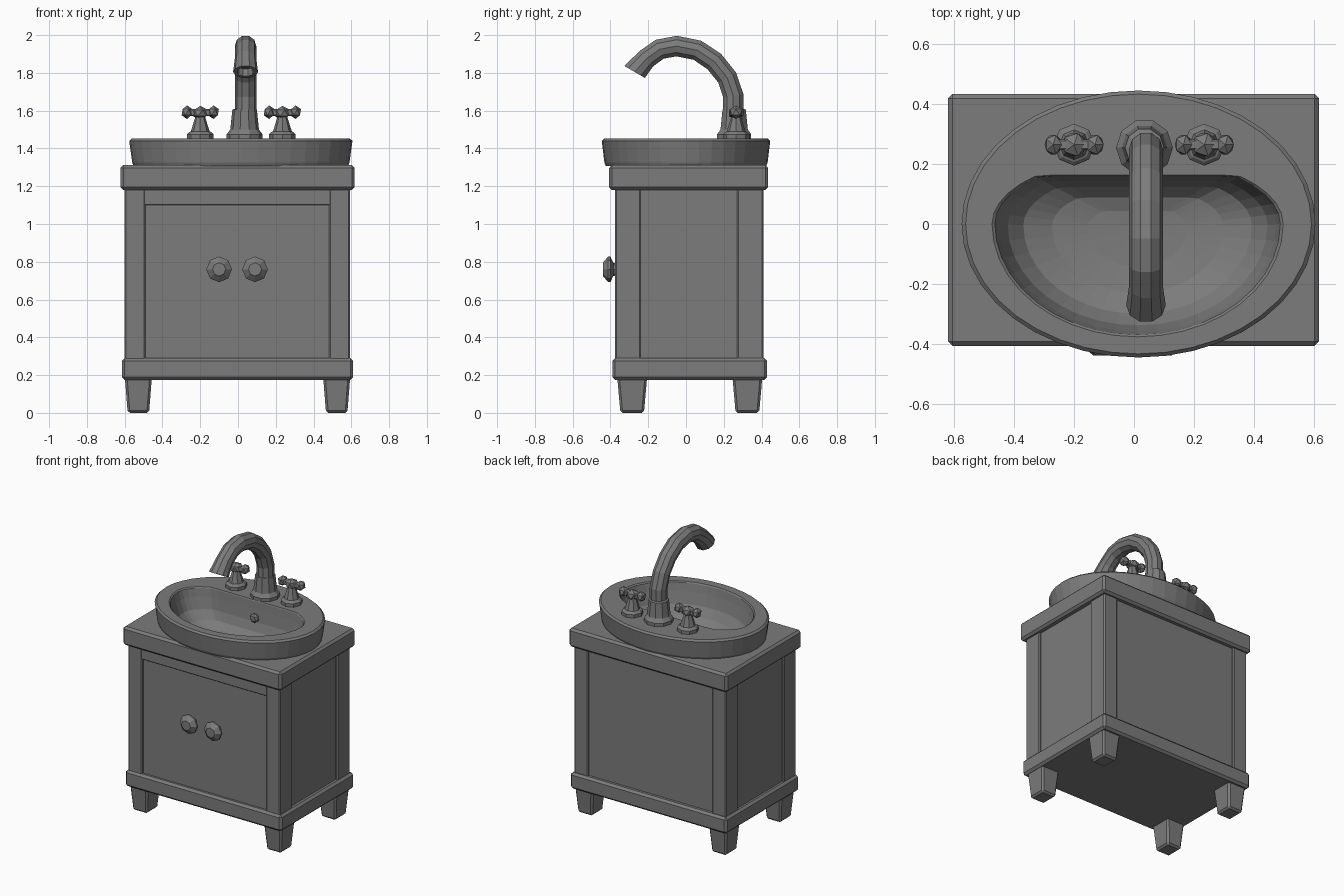
import bpy, bmesh, math
from mathutils import Vector

if "Cube" in bpy.data.objects:
    bpy.data.objects.remove(bpy.data.objects["Cube"])

grey = bpy.data.materials.new("plain grey")
grey.use_nodes = True
grey.diffuse_color = (0.2, 0.2, 0.2, 1)
grey.node_tree.nodes["Principled BSDF"].inputs["Base Color"].default_value = (0.2, 0.2, 0.2, 1)


def finish(name, bm):
    bmesh.ops.recalc_face_normals(bm, faces=bm.faces)
    mesh = bpy.data.meshes.new(name)
    bm.to_mesh(mesh)
    bm.free()
    mesh.materials.append(grey)
    obj = bpy.data.objects.new(name, mesh)
    bpy.context.collection.objects.link(obj)
    return obj


def box(name, x0, x1, y0, y1, z0, z1, bevel=0.0, taper=1.0):
    """Box between limits, optionally narrowed at the bottom and bevelled."""
    bm = bmesh.new()
    bmesh.ops.create_cube(bm, size=1)
    for v in bm.verts:
        k = taper if v.co.z < 0 else 1
        v.co = ((x0 + x1) / 2 + v.co.x * k * (x1 - x0),
                (y0 + y1) / 2 + v.co.y * k * (y1 - y0),
                z0 if v.co.z < 0 else z1)
    if bevel:
        bmesh.ops.bevel(bm, geom=bm.edges[:], offset=bevel, segments=1, affect='EDGES')
    return finish(name, bm)


def loft(name, rings, cap_start=True, cap_end=True):
    """Skin a list of closed rings with equal point counts."""
    bm = bmesh.new()
    loops = [[bm.verts.new(p) for p in ring] for ring in rings]
    n = len(loops[0])
    for a, b in zip(loops, loops[1:]):
        for i in range(n):
            j = (i + 1) % n
            bm.faces.new((a[i], a[j], b[j], b[i]))
    if cap_start:
        bm.faces.new(loops[0])
    if cap_end:
        bm.faces.new(loops[-1])
    return finish(name, bm)


def ellipse(cx, cy, z, rx, ry, n):
    return [(cx + rx * math.cos(2 * math.pi * i / n),
             cy + ry * math.sin(2 * math.pi * i / n), z) for i in range(n)]


def turned(name, cx, cy, profile, n=8):
    return loft(name, [ellipse(cx, cy, z, r, r, n) for r, z in profile])


def ball(name, centre, size):
    bm = bmesh.new()
    bmesh.ops.create_icosphere(bm, subdivisions=1, radius=1)
    for v in bm.verts:
        v.co = [c + p * s for c, p, s in zip(centre, v.co, size)]
    return finish(name, bm)


# Cabinet
box("cabinet_core", -0.585, 0.577, -0.36, 0.397, 0.2, 1.185)
box("bottom_trim", -0.615, 0.61, -0.39, 0.43, 0.175, 0.29, 0.015)
box("front_top_rail", -0.5, 0.49, -0.373, -0.35, 1.1, 1.19, 0.004)
for side, x0, x1 in (("right", -0.6, -0.49), ("left", 0.482, 0.592)):
    for end, y0, y1 in (("front", -0.376, -0.24), ("back", 0.27, 0.41)):
        box(f"{side}_{end}_post", x0, x1, y0, y1, 0.25, 1.19, 0.007)
for side, x0, x1 in (("right", -0.6, -0.455), ("left", 0.45, 0.595)):
    for end, y0, y1 in (("front", -0.365, -0.205), ("back", 0.245, 0.405)):
        box(f"{side}_{end}_foot", x0, x1, y0, y1, 0, 0.2, 0.012, 0.78)

# Door knobs, turned about the y axis
for side, x in (("right", -0.1), ("left", 0.09)):
    loft(f"{side}_door_knob",
         [[(p[0], y, p[1] + 0.76) for p in ellipse(x, 0, 0, r, r, 8)]
          for r, y in ((0.03, -0.35), (0.035, -0.385), (0.068, -0.4), (0.068, -0.412), (0.035, -0.44))])

# Countertop with an opening for the basin
counter = box("countertop", -0.622, 0.618, -0.407, 0.435, 1.18, 1.312, 0.015)
cutter = loft("basin_opening_cutter", [ellipse(0.015, 0, z, 0.53, 0.39, 40) for z in (1.1, 1.4)])
cutter.hide_render = True
cutter.hide_set(True)
cut = counter.modifiers.new("opening", 'BOOLEAN')
cut.operation = 'DIFFERENCE'
cut.solver = 'EXACT'
cut.object = cutter
bpy.context.view_layer.objects.active = counter
counter.select_set(True)
bpy.ops.object.modifier_apply(modifier="opening")
bpy.data.objects.remove(cutter)


# Basin: oval rim around a bowl with a straight back wall
def bowl_ring(scale, z, n=40):
    ring = []
    for i in range(n):
        a = 2 * math.pi * i / n
        y = 0.37 * math.sin(a) if math.sin(a) < 0 else min(0.16, 0.22 * math.sin(a))
        ring.append((0.012 + scale * 0.477 * math.cos(a), -0.02 + scale * (y + 0.02), z))
    return ring


outer = [ellipse(0.015, 0, z, rx, ry, 40) for z, rx, ry in
         ((1.308, 0.535, 0.395), (1.308, 0.568, 0.425), (1.325, 0.575, 0.432),
          (1.44, 0.591, 0.446), (1.452, 0.578, 0.434))]
bowl = [bowl_ring(s, z) for s, z in
        ((1.02, 1.452), (1, 1.445), (0.97, 1.39), (0.91, 1.31), (0.8, 1.25),
         (0.6, 1.21), (0.35, 1.194), (0.08, 1.19))]
loft("basin", outer + bowl, cap_start=False)
ball("overflow_fitting", (0.035, 0.135, 1.34), (0.035, 0.025, 0.035))

# Faucet base
turned("faucet_base", 0.035, 0.255,
       [(0.095, 1.44), (0.095, 1.475), (0.082, 1.492), (0.076, 1.5), (0.065, 1.605), (0.05, 1.61)], 10)

# Curved spout, swept along a path with a recessed mouth
path = [Vector((0.04, y, z)) for y, z in
        ((0.25, 1.58), (0.25, 1.68), (0.218, 1.775), (0.15, 1.86), (0.06, 1.92),
         (-0.05, 1.942), (-0.14, 1.925), (-0.21, 1.875), (-0.272, 1.805))]
side_axis = Vector((1, 0, 0))


def tube_ring(p, tangent, r):
    up = side_axis.cross(tangent).normalized()
    return [p + r * (math.cos(a) * side_axis + math.sin(a) * up)
            for a in (2 * math.pi * i / 10 for i in range(10))]


rings = []
for i, p in enumerate(path):
    tangent = path[min(i + 1, len(path) - 1)] - path[max(i - 1, 0)]
    rings.append(tube_ring(p, tangent, 0.057))
tip = Vector((0, -0.5, -0.86))
rings[-1] = tube_ring(path[-1], tip, 0.066)
rings.append(tube_ring(path[-1], tip, 0.046))
rings.append(tube_ring(path[-1] - tip * 0.04, tip, 0.04))
loft("faucet_spout", rings)

# Tap handles with ball-ended arms
for side, x in (("right", -0.2), ("left", 0.235)):
    turned(f"{side}_tap_base", x, 0.265,
           [(0.07, 1.44), (0.07, 1.475), (0.058, 1.487), (0.05, 1.49), (0.028, 1.56), (0.02, 1.6)])
    ball(f"{side}_tap_hub", (x, 0.265, 1.588), (0.045, 0.045, 0.037))
    for arm, d in (("outer", -1), ("inner", 1)):
        ball(f"{side}_tap_{arm}_knob", (x + d * 0.07, 0.265, 1.592), (0.032, 0.038, 0.036))
        box(f"{side}_tap_{arm}_arm", *sorted((x, x + d * 0.06)), 0.247, 0.283, 1.572, 1.608, 0.005)
